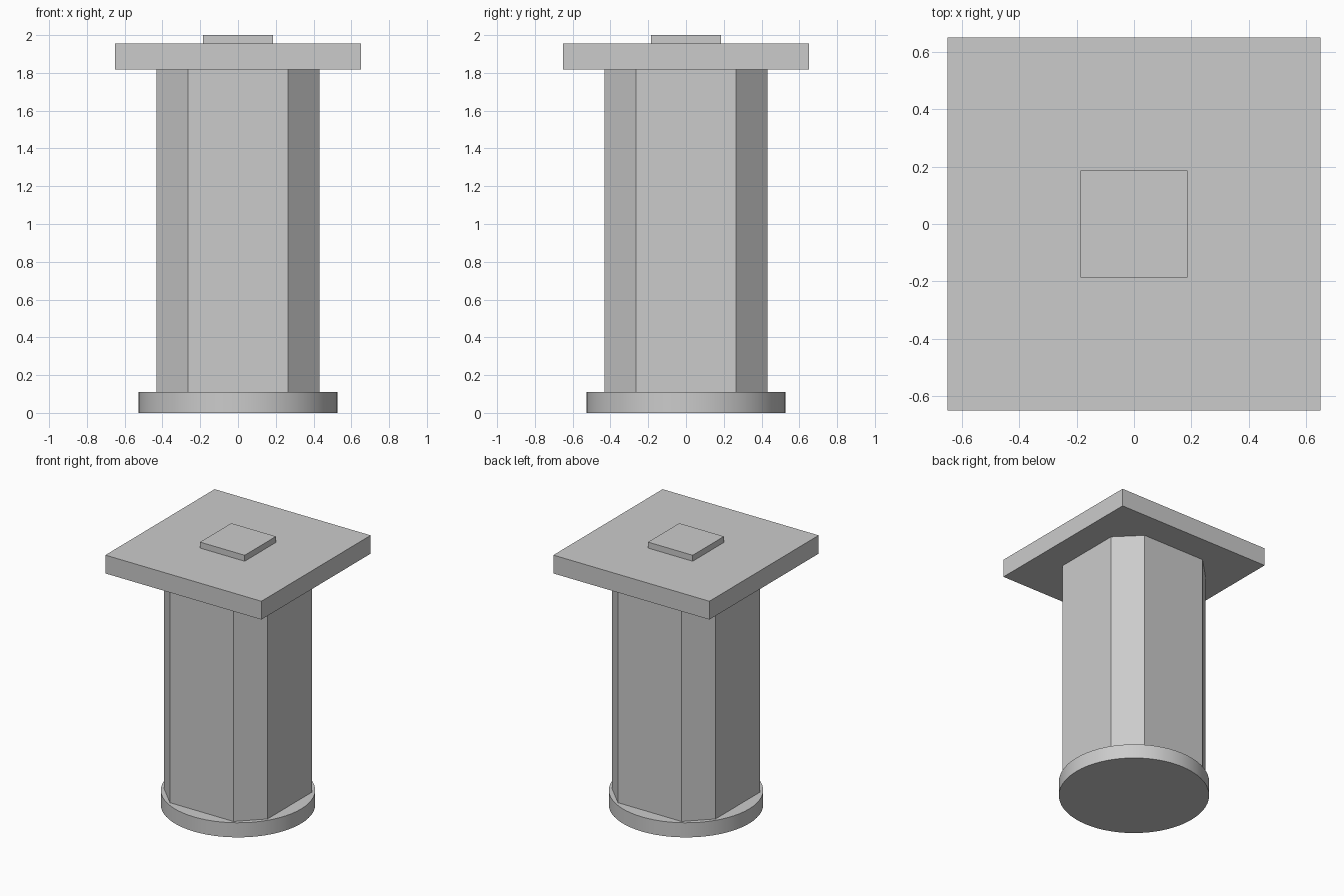
import bpy
import bmesh
import math

cube = bpy.data.objects.get("Cube")
if cube:
    bpy.data.objects.remove(cube, do_unlink=True)

stone = bpy.data.materials.new("light grey")
stone.use_nodes = True
stone.diffuse_color = (0.6, 0.6, 0.6, 1)
stone.node_tree.nodes["Principled BSDF"].inputs["Base Color"].default_value = (0.6, 0.6, 0.6, 1)


def prism(name, outline, z0, z1):
    """Extrude a flat outline from z0 up to z1 as a closed solid."""
    bm = bmesh.new()
    base = bm.faces.new([bm.verts.new((x, y, z0)) for x, y in outline])
    top = bmesh.ops.extrude_face_region(bm, geom=[base])["geom"]
    for v in top:
        if isinstance(v, bmesh.types.BMVert):
            v.co.z = z1
    bmesh.ops.recalc_face_normals(bm, faces=bm.faces)
    mesh = bpy.data.meshes.new(name)
    bm.to_mesh(mesh)
    bm.free()
    mesh.materials.append(stone)
    obj = bpy.data.objects.new(name, mesh)
    bpy.context.collection.objects.link(obj)
    return obj


def square(half):
    return [(-half, -half), (half, -half), (half, half), (-half, half)]


def circle(radius, sides):
    return [(radius * math.cos(math.tau * i / sides),
             radius * math.sin(math.tau * i / sides)) for i in range(sides)]


def chamfered_square(half, flat):
    # One side's two corners, turned through four quarter turns
    points, side = [], [(-flat, -half), (flat, -half)]
    for _ in range(4):
        points += side
        side = [(-y, x) for x, y in side]
    return points


# Round foot, smooth around its rim
foot = prism("round_base", circle(0.527, 64), 0, 0.11)
bpy.ops.object.select_all(action="DESELECT")
foot.select_set(True)
bpy.context.view_layer.objects.active = foot
bpy.ops.object.shade_smooth_by_angle(angle=math.radians(30))

# Eight-sided shaft with narrow corner faces
prism("shaft", chamfered_square(0.432, 0.265), 0.11, 1.817)

# Square slab and the small plate on top of it
prism("cap_slab", square(0.65), 1.817, 1.955)
prism("top_plate", square(0.186), 1.955, 2.0)
